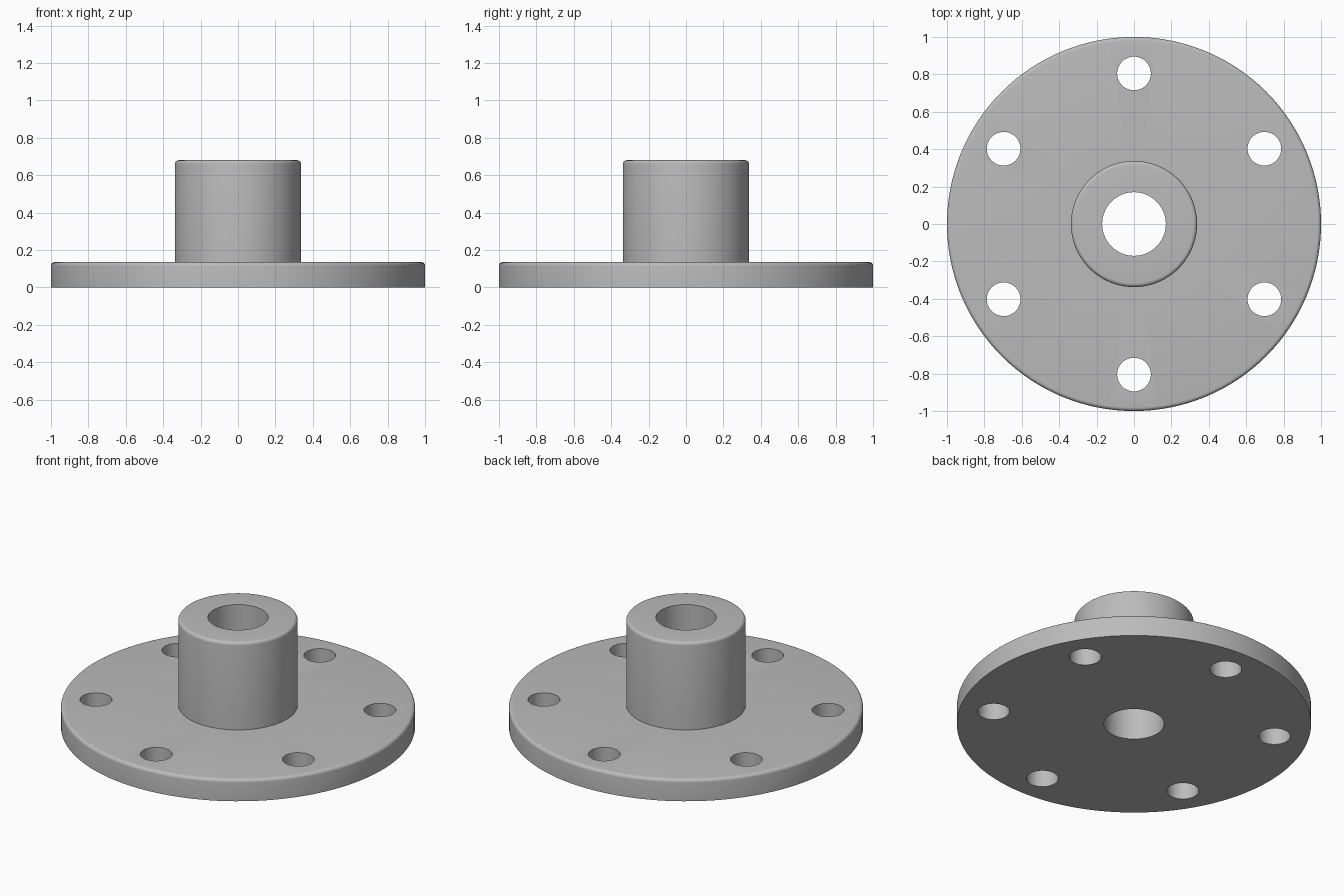
import bpy, bmesh, math
from mathutils import Matrix, Vector

cube = bpy.data.objects.get("Cube")
if cube:
    bpy.data.objects.remove(cube, do_unlink=True)

FLANGE_R, FLANGE_H = 1.0, 0.135
HUB_R, HUB_H = 0.337, 0.68
BORE_R = 0.17
BOLT_R, BOLT_CIRCLE, BOLTS = 0.09, 0.805, 6
FILLET = 0.02
SEGMENTS = 128

grey = bpy.data.materials.new("plain grey")
grey.use_nodes = True
colour = (0.5, 0.5, 0.5, 1)
grey.diffuse_color = colour
grey.node_tree.nodes["Principled BSDF"].inputs["Base Color"].default_value = colour


def make_object(name, bm):
    bmesh.ops.recalc_face_normals(bm, faces=bm.faces)
    mesh = bpy.data.meshes.new(name)
    bm.to_mesh(mesh)
    bm.free()
    mesh.materials.append(grey)
    obj = bpy.data.objects.new(name, mesh)
    bpy.context.collection.objects.link(obj)
    return obj


def rounded_corner(radius, height, steps=5):
    """Quarter-circle fillet points for an outer top edge."""
    angles = [math.pi / 2 * i / steps for i in range(steps + 1)]
    return [(radius - FILLET + FILLET * math.cos(a),
             height - FILLET + FILLET * math.sin(a)) for a in angles]


# Flange and hub: one profile turned around the vertical axis
profile = [(BORE_R, 0), (FLANGE_R, 0)]
profile += rounded_corner(FLANGE_R, FLANGE_H)
profile += [(HUB_R, FLANGE_H)]
profile += rounded_corner(HUB_R, HUB_H)
profile += [(BORE_R, HUB_H)]

bm = bmesh.new()
ring = [bm.verts.new((r, 0, z)) for r, z in profile]
edges = [bm.edges.new((a, b)) for a, b in zip(ring, ring[1:] + ring[:1])]
bmesh.ops.spin(bm, geom=ring + edges, cent=(0, 0, 0), axis=(0, 0, 1),
               angle=math.tau, steps=SEGMENTS, use_merge=True)
bmesh.ops.remove_doubles(bm, verts=bm.verts, dist=1e-5)
flange = make_object("flanged_hub", bm)

# Bolt holes: a circle of cylinders cut through the flange
bm = bmesh.new()
for i in range(BOLTS):
    turn = Matrix.Rotation(math.tau * (i + 0.5) / BOLTS, 4, "Z")
    place = turn @ Matrix.Translation(Vector((BOLT_CIRCLE, 0, FLANGE_H / 2)))
    bmesh.ops.create_cone(bm, cap_ends=True, segments=48, radius1=BOLT_R,
                          radius2=BOLT_R, depth=FLANGE_H * 2, matrix=place)
cutter = make_object("bolt_hole_cutter", bm)
cutter.hide_render = True

cut = flange.modifiers.new("bolt_holes", "BOOLEAN")
cut.operation = "DIFFERENCE"
cut.solver = "EXACT"
cut.object = cutter

bpy.ops.object.select_all(action="DESELECT")
flange.select_set(True)
bpy.context.view_layer.objects.active = flange
bpy.ops.object.modifier_apply(modifier=cut.name)
bpy.data.objects.remove(cutter, do_unlink=True)
bpy.ops.object.shade_smooth_by_angle(angle=math.radians(35))
